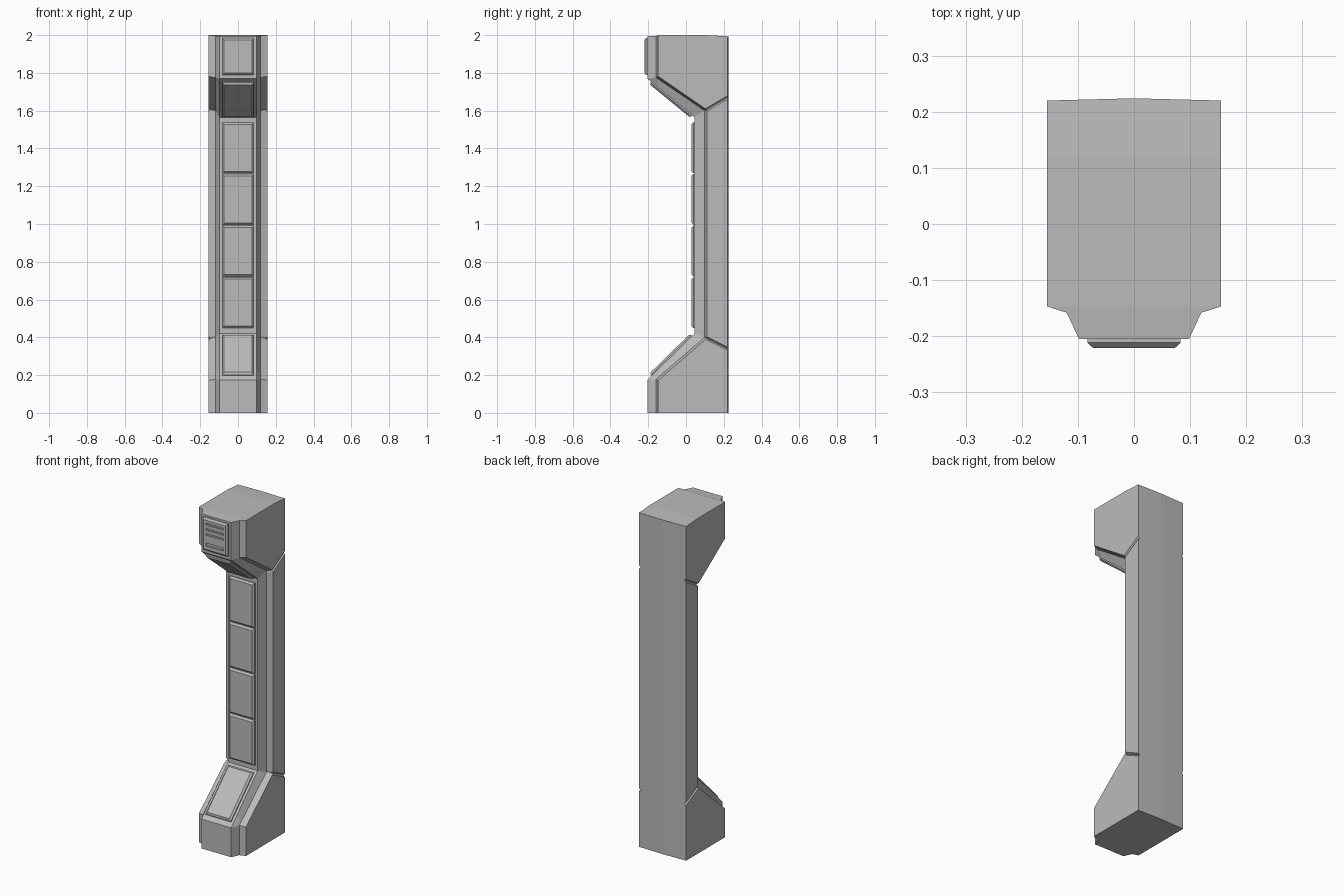
import bpy, bmesh
from mathutils import Vector

cube = bpy.data.objects.get("Cube")
if cube:
    bpy.data.objects.remove(cube, do_unlink=True)

GREY = (0.5, 0.5, 0.5, 1)
metal = bpy.data.materials.new("plain grey")
metal.use_nodes = True
metal.diffuse_color = GREY
metal.node_tree.nodes["Principled BSDF"].inputs["Base Color"].default_value = GREY


def add_object(name, bm):
    bmesh.ops.recalc_face_normals(bm, faces=bm.faces)
    mesh = bpy.data.meshes.new(name)
    bm.to_mesh(mesh)
    bm.free()
    mesh.materials.append(metal)
    obj = bpy.data.objects.new(name, mesh)
    bpy.context.collection.objects.link(obj)
    return obj


# Rails of the pillar: half width, then (y, z) from the floor to the top
FRONT = [(-.205, 0), (-.205, .175), (.045, .42), (.045, 1.565), (-.205, 1.77), (-.205, 2)]
SHOULDER = [(-.158, 0), (-.158, .178), (.098, .4), (.098, 1.6), (-.158, 1.775), (-.158, 2)]
OUTER = [(-.147, 0), (-.147, .172), (.11, .395), (.11, 1.605), (-.147, 1.782), (-.147, 2)]
BACK_Z = [0, .172, .34, 1.67, 1.782, 2]
BACK = [(.22, z) for z in BACK_Z]
SPINE = [(.224, z) for z in BACK_Z]
half = [(.098, FRONT), (.12, SHOULDER), (.155, OUTER), (.155, BACK)]
rails = half + [(0, SPINE)] + [(-x, r) for x, r in reversed(half)]


def cut(bm, point, normal):
    bmesh.ops.bisect_plane(bm, geom=bm.verts[:] + bm.edges[:] + bm.faces[:],
                           plane_co=point, plane_no=normal, dist=1e-5)


# Pillar body lofted between the rails
bm = bmesh.new()
rings = [[bm.verts.new((x, *rail[i])) for x, rail in rails] for i in range(len(FRONT))]
n = len(rails)
for low, high in zip(rings, rings[1:]):
    for i in range(n):
        j = (i + 1) % n
        bm.faces.new((low[i], low[j], high[j], high[i]))
bm.faces.new(rings[0])
bm.faces.new(rings[-1])

# V grooves between column, foot and head
for start, end in ((OUTER[2], BACK[2]), (OUTER[3], BACK[3])):
    point = Vector((0, *start))
    normal = Vector((0, start[1] - end[1], end[0] - start[0])).normalized()
    for offset in (-.008, 0, .008):
        cut(bm, point + normal * offset, normal)
    for v in bm.verts:
        if abs((v.co - point).dot(normal)) < 1e-4 and abs(v.co.x) > .15 and v.co.y > .1:
            v.co.x *= .93

# Slightly crowned top
cut(bm, (0, .117, 0), (0, 1, 0))
cut(bm, (0, -.147, 0), (0, 1, 0))
for v in bm.verts:
    if v.co.z > 1.999:
        if v.co.y > .2:
            v.co.z -= .007
        elif v.co.y < -.15:
            v.co.z -= .004
add_object("pillar_body", bm)


def panel(name, bottom, top, height=.016, width=.083, inset=.01):
    """Raised plate with sloping edges, laid from bottom to top on the front."""
    a, b = Vector((0, *bottom)), Vector((0, *top))
    along = (b - a).normalized()
    out = Vector((0, -along.z, along.y))
    bm = bmesh.new()
    loops = []
    for shrink, lift in ((0, -.003), (0, height * .4), (inset, height)):
        w = width - shrink
        loops.append([bm.verts.new(p + along * s * shrink + out * lift + Vector((x, 0, 0)))
                      for p, s, x in ((a, 1, -w), (a, 1, w), (b, -1, w), (b, -1, -w))])
    for low, high in zip(loops, loops[1:]):
        for i in range(4):
            j = (i + 1) % 4
            bm.faces.new((low[i], low[j], high[j], high[i]))
    bm.faces.new(loops[0])
    bm.faces.new(loops[-1])
    return add_object(name, bm)


# Column panels
for i in range(4):
    z = .45 + i * .273
    panel(f"column_panel_{i + 1}", (.045, z), (.045, z + .268))


def on_slope(a, b, t):
    return tuple(Vector(a).lerp(Vector(b), t))


# Sloping panels on foot and head
panel("foot_panel", on_slope(FRONT[1], FRONT[2], .09), on_slope(FRONT[1], FRONT[2], .95))
panel("head_slope_panel", on_slope(FRONT[3], FRONT[4], .05), on_slope(FRONT[3], FRONT[4], .92))

# Head panel with vent slots
head = panel("head_panel", (-.205, 1.79), (-.205, 1.985))
bm = bmesh.new()
for z, thick in ((1.952, .01), (1.92, .01), (1.89, .01), (1.83, .016)):
    made = bmesh.ops.create_cube(bm, size=1)["verts"]
    bmesh.ops.scale(bm, vec=(.116, .016, thick), verts=made)
    bmesh.ops.translate(bm, vec=(0, -.222, z), verts=made)
cutter = add_object("vent_cutter", bm)
cutter.hide_render = True
cutter.hide_viewport = True
vents = head.modifiers.new("vents", "BOOLEAN")
vents.operation = "DIFFERENCE"
vents.solver = "EXACT"
vents.object = cutter
